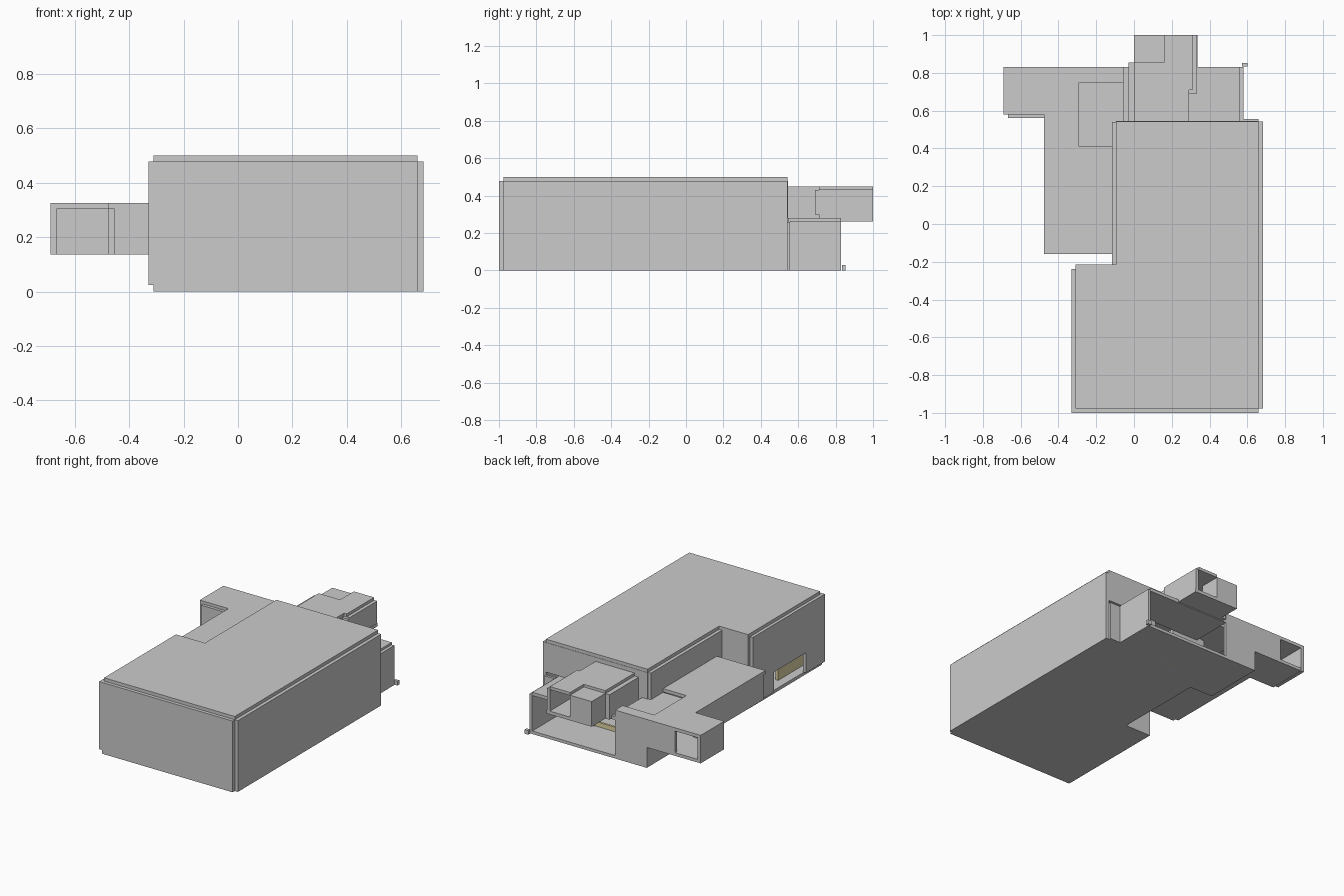
import bpy, bmesh


def prism(name, outline, z0, z1, color=None):
    """Extrude a flat outline between two heights."""
    bm = bmesh.new()
    face = bm.faces.new([bm.verts.new((x, y, z0)) for x, y in outline])
    top = bmesh.ops.extrude_face_region(bm, geom=[face])["geom"]
    for v in top:
        if isinstance(v, bmesh.types.BMVert):
            v.co.z = z1
    bmesh.ops.recalc_face_normals(bm, faces=bm.faces)
    mesh = bpy.data.meshes.new(name)
    bm.to_mesh(mesh)
    bm.free()
    obj = bpy.data.objects.new(name, mesh)
    bpy.context.collection.objects.link(obj)
    if color:
        mat = bpy.data.materials.new(name + "_color")
        mat.diffuse_color = color
        mesh.materials.append(mat)
    return obj


def box(name, x0, x1, y0, y1, z0, z1, color=None):
    return prism(name, [(x0, y0), (x1, y0), (x1, y1), (x0, y1)], z0, z1, color)


YELLOW = (0.75, 0.68, 0.38, 1)

# Main hall: L-shaped floor and roof
hall = [(-.31, -.977), (.66, -.977), (.66, .543), (-.095, .543), (-.095, -.215), (-.31, -.215)]
prism("hall_floor", hall, 0, .022)
prism("hall_roof", hall, .478, .5)

# Main hall walls, with a low opening in the left wall
box("hall_front_wall", -.31, .66, -1, -.977, 0, .478)
box("hall_right_wall", .66, .683, -.977, .543, 0, .478)
box("hall_back_wall_upper", -.095, .66, .523, .545, .28, .478)
box("hall_back_wall_right", .29, .66, .54, .557, 0, .26)
box("hall_back_wall_left", -.095, .14, .523, .545, .0, .28)
box("hall_notch_back_wall", -.31, -.095, -.237, -.215, 0, .478)
box("hall_notch_side_wall", -.117, -.095, -.215, .54, 0, .478)
box("hall_left_wall_upper", -.33, -.308, -1, -.237, .16, .478)
box("hall_left_wall_front", -.33, -.308, -1, -.80, .025, .16)
box("hall_left_wall_back", -.33, -.308, -.46, -.237, .025, .16)
box("hall_side_panel", -.25, -.23, -.95, -.62, .022, .16, YELLOW)
box("hall_threshold", .14, .29, .535, .55, .0, .05, YELLOW)

# Side corridor, floor and roof, with a stairwell cut out of the floor
prism("corridor_floor", [(-.455, -.14), (-.117, -.14), (-.117, .41), (-.29, .41), (-.29, .83),
                         (-.665, .83), (-.665, .58), (-.455, .58)], .137, .158)
prism("corridor_roof", [(-.477, -.16), (-.117, -.16), (-.117, .41), (-.29, .41), (-.29, .83),
                        (-.69, .83), (-.69, .58), (-.477, .58)], .303, .325)
box("corridor_front_wall", -.455, -.117, -.16, -.138, .137, .305)
box("corridor_left_wall", -.477, -.455, -.138, .58, .137, .305)
box("wing_front_wall", -.667, -.477, .56, .582, .137, .305)
box("wing_left_wall", -.69, -.667, .58, .83, .137, .305)
box("wing_back_wall", -.50, -.29, .81, .83, .137, .305)

# Stairwell joining corridor and low room
box("stair_roof", -.29, -.055, .41, .75, .278, .30)
box("stair_roof_strip", -.29, -.055, .75, .83, .30, .325)
box("stair_back_wall", -.29, -.055, .81, .83, 0, .31)
box("stair_left_wall", -.29, -.27, .41, .81, 0, .15)
box("stair_front_wall", -.27, -.117, .41, .43, 0, .15)
box("stair_floor", -.29, -.055, .41, .83, 0, .02)

# Low back room, open to the rear
box("low_room_floor", -.055, .58, .54, .83, 0, .02)
box("low_room_ceiling", -.055, .56, .545, .83, .258, .28)
box("low_room_right_wall", .56, .58, .557, .83, 0, .265)
box("low_room_foot", .573, .6, .833, .853, 0, .028)

# Raised back passage, turning a corner, with an open end on the right
prism("upper_passage_floor", [(0, .545), (.16, .545), (.16, .71), (.335, .71), (.335, 1), (0, 1)],
      .263, .285)
prism("upper_passage_roof", [(0, .545), (.29, .545), (.29, .71), (.31, .71), (.31, 1), (.16, 1),
                             (.16, .855), (0, .855)], .43, .45)
box("upper_passage_left_wall", -.03, 0, .545, .855, .263, .43)
box("upper_passage_corner_block", 0, .16, .855, 1, .263, .432)
box("upper_passage_side_wall", .27, .292, .545, .71, .263, .43)
box("upper_passage_jog_wall", .29, .333, .69, .71, .30, .43)
box("upper_passage_right_wall", .311, .333, .71, 1, .263, .432)
